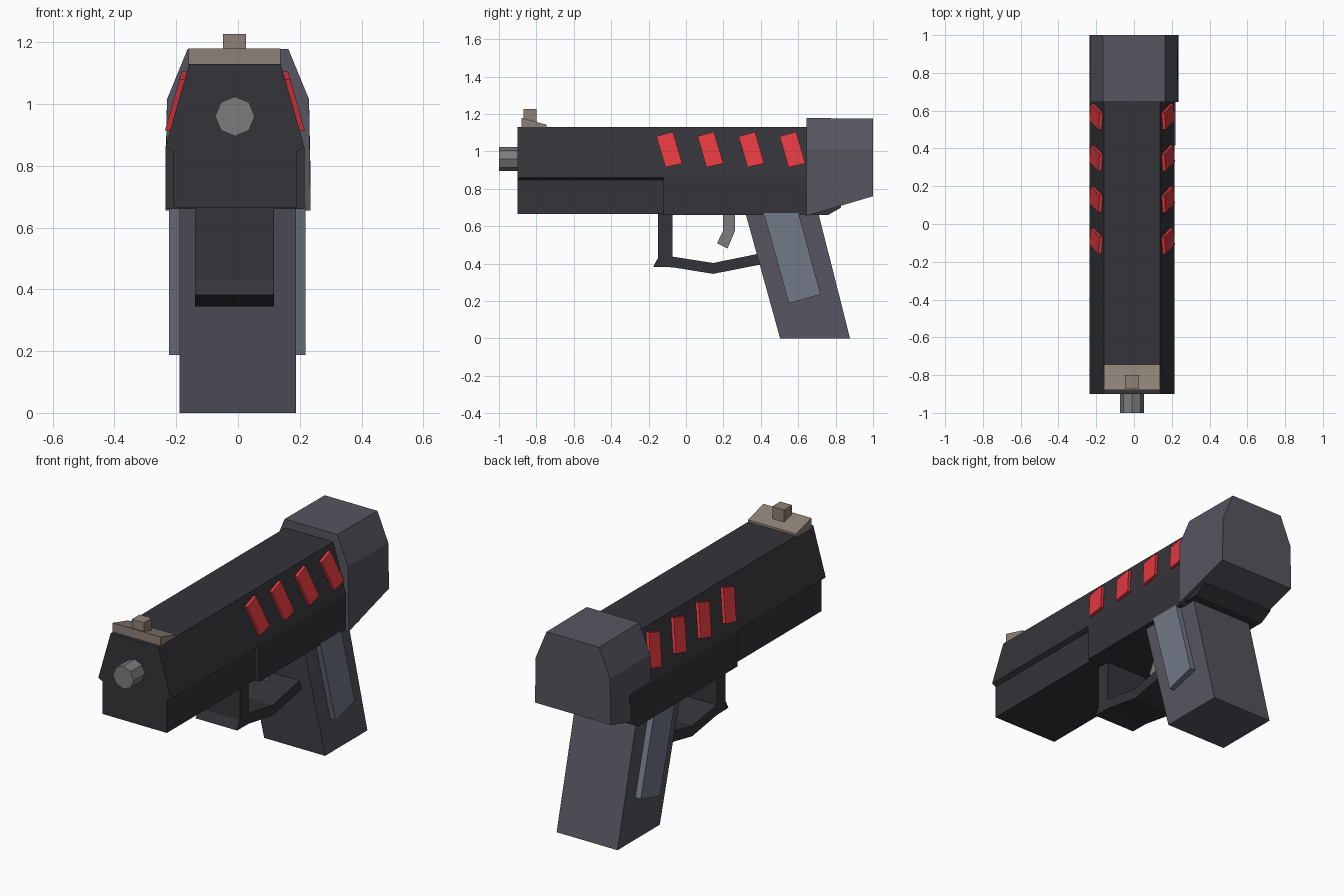
import bpy, bmesh
from math import pi
from mathutils import Matrix

if "Cube" in bpy.data.objects:
    bpy.data.objects.remove(bpy.data.objects["Cube"])

CX = -0.01  # the body sits very slightly off centre


def material(name, rgb):
    m = bpy.data.materials.new(name)
    m.diffuse_color = (*rgb, 1)
    m.use_nodes = True
    m.node_tree.nodes["Principled BSDF"].inputs["Base Color"].default_value = m.diffuse_color
    return m


dark = material("dark_polymer", (0.035, 0.034, 0.041))
slate = material("slate", (0.095, 0.09, 0.115))
panel_mat = material("panel", (0.17, 0.19, 0.25))
red = material("red", (0.75, 0.04, 0.05))
tan = material("tan", (0.27, 0.22, 0.18))
steel = material("steel", (0.2, 0.2, 0.2))


def loft(name, a, b, mat):
    """Closed solid between two matching outlines."""
    bm = bmesh.new()
    va = [bm.verts.new(p) for p in a]
    vb = [bm.verts.new(p) for p in b]
    bm.faces.new(va)
    bm.faces.new(vb)
    n = len(va)
    for i in range(n):
        j = (i + 1) % n
        bm.faces.new((va[i], va[j], vb[j], vb[i]))
    bmesh.ops.recalc_face_normals(bm, faces=bm.faces)
    me = bpy.data.meshes.new(name)
    bm.to_mesh(me)
    bm.free()
    me.materials.append(mat)
    ob = bpy.data.objects.new(name, me)
    bpy.context.collection.objects.link(ob)
    return ob


def side_profile(name, yz, x0, x1, mat):
    return loft(name, [(x0, y, z) for y, z in yz], [(x1, y, z) for y, z in yz], mat)


def section(half, y, cx=CX):
    """Symmetric cross-section from (half width, z) pairs, top to bottom."""
    return [(cx + w, y, z) for w, z in half] + [(cx - w, y, z) for w, z in reversed(half)]


# Slide: tapered top, recessed front underside, full-depth rear frame
upper = [(0.148, 1.13), (0.225, 0.86), (0.2, 0.848)]
loft("slide", section(upper, -0.9), section(upper, 0.8), dark)
lower = [(0.2, 0.855), (0.2, 0.665)]
loft("front_frame", section(lower, -0.9), section(lower, -0.1), dark)
rear = [(0.225, 0.86), (0.225, 0.66)]
loft("rear_frame", section(rear, -0.12), section(rear, 0.76), dark)
loft("rear_frame_tail", section(rear, 0.76),
     section([(0.225, 0.86), (0.225, 0.70)], 0.83), dark)

# Rear cap with a sloping underside
loft("rear_cap",
     section([(0.163, 1.178), (0.23, 1.015), (0.235, 0.655)], 0.645, 0),
     section([(0.163, 1.175), (0.23, 1.015), (0.235, 0.76)], 1.0, 0), slate)

# Eight-sided barrel
bm = bmesh.new()
bmesh.ops.create_cone(bm, cap_ends=True, segments=8, radius1=0.064, radius2=0.064, depth=0.15,
                      matrix=Matrix.Translation((CX, -0.925, 0.96)) @ Matrix.Rotation(pi / 2, 4, 'X'))
me = bpy.data.meshes.new("barrel")
bm.to_mesh(me)
bm.free()
me.materials.append(steel)
bpy.context.collection.objects.link(bpy.data.objects.new("barrel", me))

# Front sight
side_profile("sight_base", [(-0.88, 1.125), (-0.88, 1.18), (-0.745, 1.142), (-0.745, 1.125)],
             -0.16, 0.137, tan)
side_profile("sight_post", [(-0.87, 1.14), (-0.87, 1.226), (-0.8, 1.226), (-0.8, 1.14)],
             -0.048, 0.026, tan)

# Slanted red inlays following the sloping slide walls
for side, label in ((1, "right"), (-1, "left")):
    for i in range(4):
        yz = [(y + 0.2195 * i, z) for y, z in
              ((-0.158, 1.08), (-0.07, 1.105), (-0.02, 0.935), (-0.11, 0.915))]

        def on_wall(lift):
            return [(CX + side * (0.148 + (1.13 - z) * 0.285 + lift), y, z) for y, z in yz]
        loft(f"red_inlay_{label}_{i + 1}", on_wall(-0.02), on_wall(0.017), red)

# Trigger guard and trigger
side_profile("trigger_guard",
             [(-0.15, 0.67), (-0.15, 0.43), (-0.175, 0.382), (-0.07, 0.38), (0.145, 0.345),
              (0.45, 0.405), (0.45, 0.465), (0.145, 0.403), (-0.072, 0.437), (-0.072, 0.67)],
             -0.14, 0.116, dark)
side_profile("trigger", [(0.198, 0.67), (0.262, 0.67), (0.262, 0.575), (0.222, 0.48),
                         (0.166, 0.508), (0.198, 0.575)], CX - 0.045, CX + 0.045, steel)

# Raked grip with raised side panels
side_profile("grip", [(0.315, 0.68), (0.503, 0.0), (0.877, 0.0), (0.705, 0.68)],
             -0.19, 0.187, slate)
panel = [(0.415, 0.67), (0.55, 0.187), (0.72, 0.235), (0.602, 0.67)]
side_profile("grip_panel_right", panel, 0.17, 0.219, panel_mat)
side_profile("grip_panel_left", panel, -0.17, -0.224, panel_mat)
